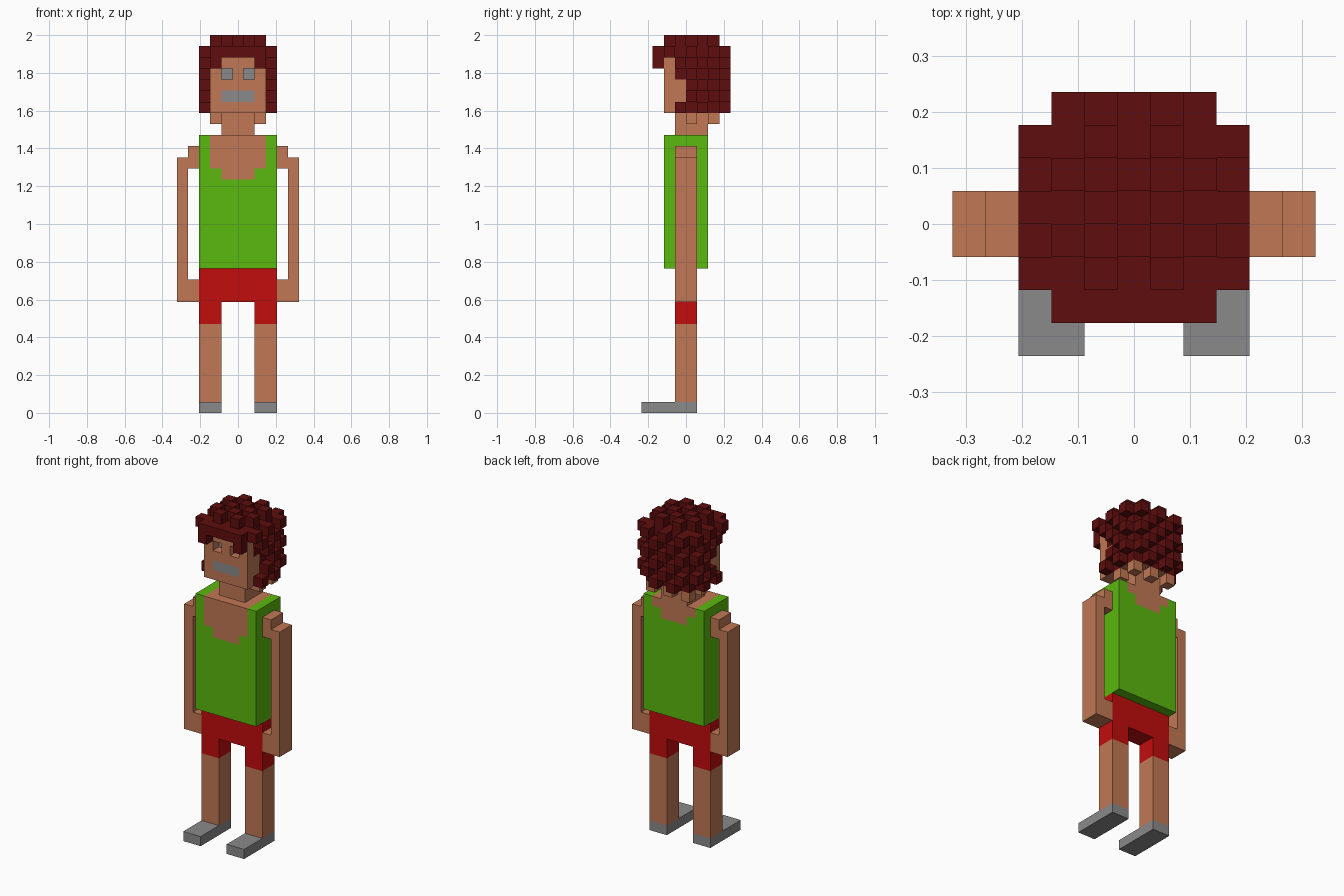
import bpy, bmesh
from mathutils import Vector

if "Cube" in bpy.data.objects:
    bpy.data.objects.remove(bpy.data.objects["Cube"], do_unlink=True)

U = 2 / 34  # edge length of one block; all sizes below are in blocks


def material(name, rgb):
    m = bpy.data.materials.new(name)
    m.use_nodes = True
    m.diffuse_color = (*rgb, 1)
    m.node_tree.nodes["Principled BSDF"].inputs["Base Color"].default_value = (*rgb, 1)
    return m


SKIN = material("skin", (0.533, 0.188, 0.089))
HAIR = material("dark_red_hair", (0.114, 0.004, 0.004))
GREEN = material("shirt_green", (0.105, 0.479, 0.0044))
RED = material("shorts_red", (0.533, 0.004, 0.004))
GREY = material("grey", (0.254, 0.254, 0.254))


def finish(name, bm, *mats):
    bmesh.ops.recalc_face_normals(bm, faces=bm.faces)
    bmesh.ops.scale(bm, vec=(U, U, U), verts=bm.verts)
    mesh = bpy.data.meshes.new(name)
    bm.to_mesh(mesh)
    bm.free()
    for m in mats:
        mesh.materials.append(m)
    ob = bpy.data.objects.new(name, mesh)
    bpy.context.collection.objects.link(ob)
    return ob


def add_box(bm, lo, hi):
    lo, hi = Vector(lo), Vector(hi)
    verts = bmesh.ops.create_cube(bm, size=1)["verts"]
    for v in verts:
        v.co = (lo + hi) / 2 + v.co * (hi - lo)


def box(name, lo, hi, mat):
    bm = bmesh.new()
    add_box(bm, lo, hi)
    return finish(name, bm, mat)


def blocks(name, cells, mat):
    """Unit blocks; x is the block centre, y and z are the low edges."""
    bm = bmesh.new()
    for x, y, z in cells:
        add_box(bm, (x - 0.5, y, z), (x + 0.5, y + 1, z + 1))
    return finish(name, bm, mat)


def slab(name, outline, y0, y1, mat):
    """Extrude an x-z outline along y."""
    bm = bmesh.new()
    face = bm.faces.new([bm.verts.new((x, y0, z)) for x, z in outline])
    ext = bmesh.ops.extrude_face_region(bm, geom=[face])["geom"]
    for v in ext:
        if isinstance(v, bmesh.types.BMVert):
            v.co.y = y1
    return finish(name, bm, mat)


def cut_box(lo, hi, xs=(), ys=(), zs=()):
    """Box whose faces are split along the given planes."""
    bm = bmesh.new()
    add_box(bm, lo, hi)
    for axis, values in enumerate((xs, ys, zs)):
        for value in values:
            point = Vector((0, 0, 0))
            point[axis] = value
            normal = Vector((0, 0, 0))
            normal[axis] = 1
            bmesh.ops.bisect_plane(bm, geom=bm.verts[:] + bm.edges[:] + bm.faces[:],
                                   plane_co=point, plane_no=normal)
    bm.normal_update()
    return bm


# Limbs and shoes on both sides
ARM = [(3.5, 22), (4.5, 22), (4.5, 12), (3.5, 12), (3.5, 10),
       (5.5, 10), (5.5, 23), (4.5, 23), (4.5, 24), (3.5, 24)]
for side, s in (("left", 1), ("right", -1)):
    x0, x1 = sorted((1.5 * s, 3.5 * s))
    box(side + "_shoe", (x0, -4, 0), (x1, 1, 1), GREY)
    box(side + "_leg", (x0, -1, 1), (x1, 1, 8), SKIN)
    slab(side + "_arm", [(x * s, z) for x, z in ARM], -1, 1, SKIN)

# Shorts
slab("shorts", [(-3.5, 8), (-1.5, 8), (-1.5, 10), (1.5, 10), (1.5, 8), (3.5, 8),
                (3.5, 13), (-3.5, 13)], -1, 1, RED)

# Torso: vest with a deep front neckline and a shallow back one
bm = cut_box((-3.5, -2, 13), (3.5, 2, 25), xs=(-2.5, -1.5, 1.5, 2.5), zs=(21, 22, 23, 24))
for f in bm.faces:
    c, n = f.calc_center_median(), f.normal
    drop = 22 if n.y < -0.5 else 24
    wide = abs(c.x) < 2.5 and c.z > drop
    low = abs(c.x) < 1.5 and c.z > drop - 1
    f.material_index = int(abs(n.x) < 0.5 and n.z > -0.5 and (wide or low))
finish("vest", bm, GREEN, SKIN)

# Neck and nape
box("neck", (-1.5, -1, 25), (1.5, 2, 27), SKIN)
blocks("nape", [(x, y, 26) for x, y in ((-2, 0), (2, 0), (-2, 2), (0, 2), (2, 2))], SKIN)

# Head: skin face, hair-coloured rear, sunken eyes and flat mouth
bm = cut_box((-2.5, -2, 27), (2.5, 3, 33), xs=(-1.5, -0.5, 0.5, 1.5),
             ys=(-1, 0), zs=(28, 29, 30, 31, 32))
eyes = []
for f in bm.faces:
    c, n = f.calc_center_median(), f.normal
    if n.y < -0.5:
        if 30 < c.z < 31 and 0.5 < abs(c.x) < 1.5:
            eyes.append(f)
        elif 28 < c.z < 29 and abs(c.x) < 1.5:
            f.material_index = 2
    elif n.z > -0.5 and (c.y > 0 or c.z > 32 or (c.y > -1 and c.z > 30)):
        f.material_index = 1
for f in bmesh.ops.extrude_discrete_faces(bm, faces=eyes)["faces"]:
    f.material_index = 2
    bmesh.ops.translate(bm, vec=(0, 1, 0), verts=f.verts)
finish("head", bm, SKIN, HAIR, GREY)

# Curls: checkered blocks over the top, sides and back of the head
blocks("top_curls", [(x, y, 33) for x in range(-2, 3) for y in range(-2, 3)
                     if (x + y) % 2], HAIR)
for side, s in (("left", 1), ("right", -1)):
    cells = [(3 * s, y, z) for y in range(0, 3) for z in range(27, 33) if (y + z) % 2 == 0]
    cells += [(3 * s, -1, 27), (3 * s, -1, 31)]
    blocks(side + "_curls", cells, HAIR)
blocks("back_curls", [(x, 3, z) for x in range(-2, 3) for z in range(27, 33)
                      if (x + z) % 2 == 0], HAIR)

# Fringe
box("fringe", (-2.5, -3, 32), (2.5, -2, 33), HAIR)
blocks("fringe_ends", [(s * x, y, z) for s in (-1, 1)
                       for x, y, z in ((2, -3, 31), (3, -2, 32))], HAIR)
